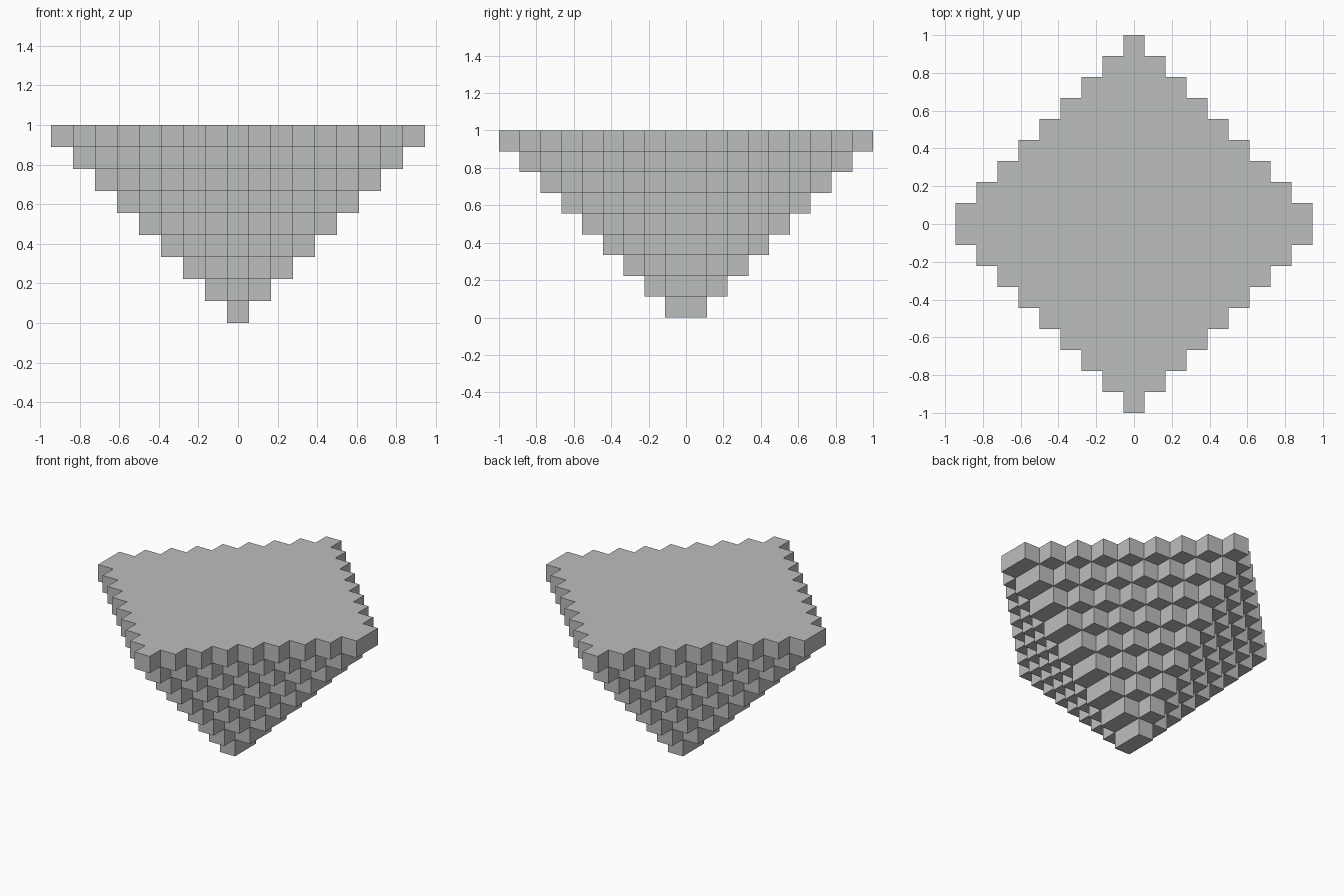
import bpy
import bmesh
from math import radians
from mathutils import Vector

cube = bpy.data.objects.get("Cube")
if cube:
    bpy.data.objects.remove(cube, do_unlink=True)

LAYERS = 9
UNIT = 1 / LAYERS

# Single pale grey material
grey = bpy.data.materials.new("pale grey")
grey.use_nodes = True
colour = (0.50, 0.52, 0.515, 1)
grey.diffuse_color = colour
grey.node_tree.nodes["Principled BSDF"].inputs["Base Color"].default_value = colour


def filled(x, y, z):
    """Stepped diamond that grows by one block on every layer."""
    reach = z + 1 - abs(x)
    return 0 <= z < LAYERS and -reach <= y < reach


def add_face(bm, centre, axis, sign):
    """One block side, facing along the signed axis."""
    normal = Vector((0, 0, 0))
    normal[axis] = sign
    u = Vector((0, 0, 0))
    u[(axis + 1) % 3] = 0.5
    v = normal.cross(u)
    middle = centre + normal / 2
    corners = (middle - u - v, middle + u - v, middle + u + v, middle - u + v)
    bm.faces.new([bm.verts.new(c * UNIT) for c in corners])


# Inverted stepped pyramid: only the outer sides of the blocks
bm = bmesh.new()
span = range(-LAYERS, LAYERS)
for z in range(LAYERS):
    for x in span:
        for y in span:
            if not filled(x, y, z):
                continue
            centre = Vector((x, y + 0.5, z + 0.5))
            for axis in range(3):
                for sign in (-1, 1):
                    near = [x, y, z]
                    near[axis] += sign
                    if not filled(*near):
                        add_face(bm, centre, axis, sign)

# Weld the blocks and merge flat areas into clean faces
bmesh.ops.remove_doubles(bm, verts=bm.verts[:], dist=UNIT / 100)
bmesh.ops.dissolve_limit(bm, angle_limit=radians(1), verts=bm.verts[:], edges=bm.edges[:])
bmesh.ops.recalc_face_normals(bm, faces=bm.faces[:])

mesh = bpy.data.meshes.new("stepped_inverted_pyramid")
bm.to_mesh(mesh)
bm.free()
mesh.materials.append(grey)
pyramid = bpy.data.objects.new("stepped_inverted_pyramid", mesh)
bpy.context.collection.objects.link(pyramid)
